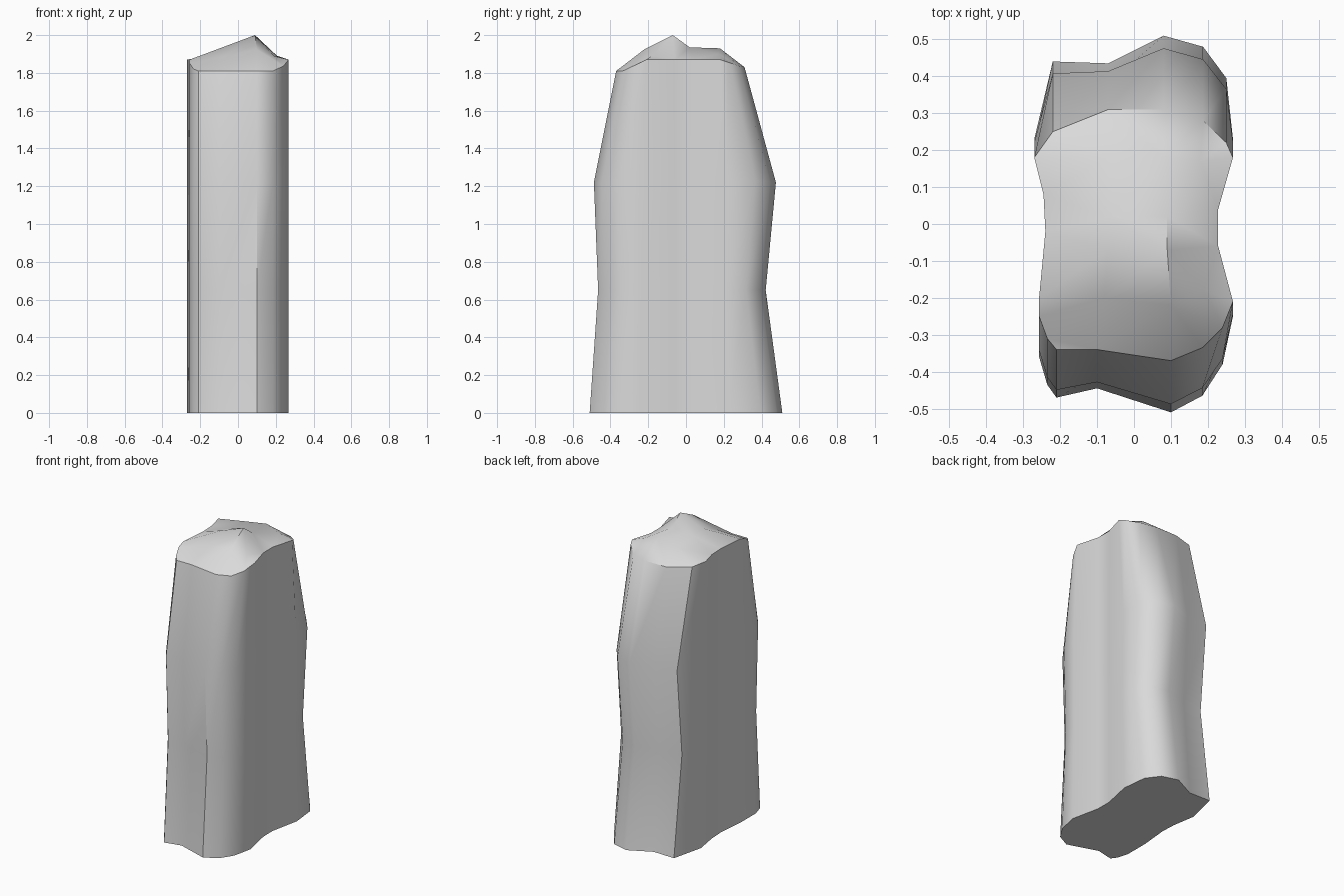
import bpy
import bmesh
import math
from mathutils import Vector, geometry

default_cube = bpy.data.objects.get("Cube")
if default_cube:
    bpy.data.objects.remove(default_cube, do_unlink=True)

# Outline of the pillar, counter-clockwise: x, y at the rim, y at the base
OUTLINE = [
    (0.10, -0.37, -0.51), (0.185, -0.335, -0.465), (0.24, -0.28, -0.38),
    (0.268, -0.21, -0.25), (0.228, -0.06, -0.06), (0.228, 0.04, 0.04),
    (0.268, 0.18, 0.23), (0.25, 0.22, 0.395), (0.187, 0.28, 0.48),
    (0.08, 0.31, 0.51), (-0.07, 0.31, 0.435), (-0.22, 0.25, 0.44),
    (-0.27, 0.18, 0.23), (-0.245, 0.08, 0.08), (-0.24, -0.02, -0.02),
    (-0.257, -0.2, -0.2), (-0.257, -0.25, -0.36), (-0.235, -0.31, -0.435),
    (-0.21, -0.34, -0.47), (-0.10, -0.34, -0.445),
]

# Levels of the body: height, front spread, back spread (1 = base, 0 = rim)
LEVELS = [(0, 1, 1), (0.65, 0.68, 0.56), (1.22, 0.84, 0.83)]

# Points of the uneven top inside the rim
CROWN = [
    (-0.08, -0.2, 1.885), (0.1, -0.22, 1.925), (0.19, -0.18, 1.89),
    (-0.07, -0.07, 1.94), (0.09, -0.07, 2.0), (-0.07, 0.02, 1.92),
    (0.09, 0.02, 1.935), (-0.07, 0.18, 1.905), (0.08, 0.18, 1.93),
    (0.18, 0.17, 1.9),
]


def rim_height(y):
    """The rim is level at the sides and dips at the front and back."""
    if y < 0:
        return 1.87 - 0.06 * min(1, max(0, (-y - 0.215) / 0.115))
    return 1.87 - 0.04 * min(1, max(0, (y - 0.18) / 0.12))


def level_ring(height, front, back):
    ring = []
    for x, rim_y, base_y in OUTLINE:
        spread = front if rim_y < 0 else back
        ring.append(Vector((x, rim_y + (base_y - rim_y) * spread, height)))
    return ring


def make_material(name, colour):
    material = bpy.data.materials.new(name)
    material.use_nodes = True
    material.diffuse_color = colour
    material.node_tree.nodes["Principled BSDF"].inputs["Base Color"].default_value = colour
    return material


# Body: rings joined by quads, closed underneath
bm = bmesh.new()
rim_points = [Vector((x, y, rim_height(y))) for x, y, _ in OUTLINE]
rings = [[bm.verts.new(p) for p in level_ring(*level)] for level in LEVELS]
rings.append([bm.verts.new(p) for p in rim_points])
count = len(OUTLINE)
for lower, upper in zip(rings, rings[1:]):
    for i in range(count):
        j = (i + 1) % count
        bm.faces.new((lower[i], lower[j], upper[j], upper[i]))
bm.faces.new(list(reversed(rings[0])))

# Crown: triangulated surface between the rim and the peak
crown_verts = rings[-1] + [bm.verts.new(p) for p in CROWN]
flat_points = [v.co.to_2d() for v in crown_verts]
rim_edges = [(i, (i + 1) % count) for i in range(count)]
result = geometry.delaunay_2d_cdt(flat_points, rim_edges, [], 1, 0.00001)
triangles, sources = result[2], result[3]
for triangle in triangles:
    bm.faces.new([crown_verts[sources[i][0]] for i in triangle])
bmesh.ops.recalc_face_normals(bm, faces=bm.faces)

mesh = bpy.data.meshes.new("stone_pillar")
bm.to_mesh(mesh)
bm.free()
pillar = bpy.data.objects.new("stone_pillar", mesh)
bpy.context.collection.objects.link(pillar)
mesh.materials.append(make_material("light grey stone", (0.7, 0.7, 0.7, 1)))

# Smooth sides with a crisp rim and base
bpy.ops.object.select_all(action="DESELECT")
pillar.select_set(True)
bpy.context.view_layer.objects.active = pillar
bpy.ops.object.shade_smooth_by_angle(angle=math.radians(40))
